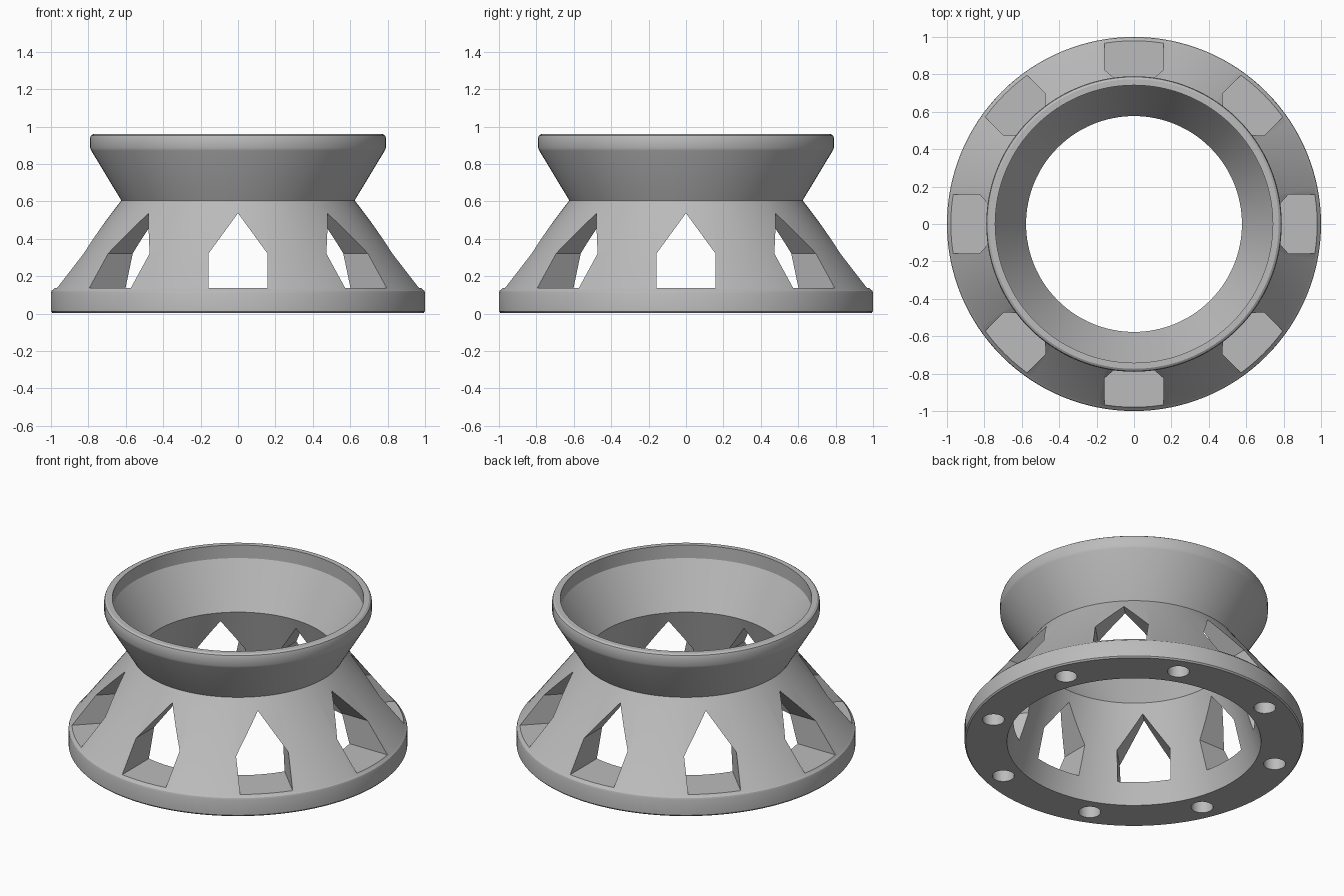
import bpy, bmesh, math
from mathutils import Matrix, Vector

if "Cube" in bpy.data.objects:
    bpy.data.objects.remove(bpy.data.objects["Cube"])

SEGMENTS = 128
grey = bpy.data.materials.new("light grey")
grey.diffuse_color = (0.5, 0.5, 0.5, 1)
grey.use_nodes = True
grey.node_tree.nodes["Principled BSDF"].inputs["Base Color"].default_value = grey.diffuse_color


def make_object(name, bm):
    bmesh.ops.recalc_face_normals(bm, faces=bm.faces)
    mesh = bpy.data.meshes.new(name)
    bm.to_mesh(mesh)
    bm.free()
    mesh.materials.append(grey)
    obj = bpy.data.objects.new(name, mesh)
    bpy.context.collection.objects.link(obj)
    return obj


def lathe(name, profile):
    """Revolve a closed (radius, height) profile around z."""
    bm = bmesh.new()
    rings = []
    for i in range(SEGMENTS):
        a = 2 * math.pi * i / SEGMENTS
        rings.append([bm.verts.new((r * math.cos(a), r * math.sin(a), z)) for r, z in profile])
    n = len(profile)
    for i in range(SEGMENTS):
        p, q = rings[i], rings[(i + 1) % SEGMENTS]
        for j in range(n):
            k = (j + 1) % n
            bm.faces.new((p[j], q[j], q[k], p[k]))
    return make_object(name, bm)


# Hollow waisted body: flanged base, cone, neck, flared collar with rim
body = lathe("flared_ring_stand", [
    (0.75, 0.003), (0.992, 0.003), (1.0, 0.012), (1.0, 0.11), (0.996, 0.122), (0.984, 0.132),
    (0.624, 0.605),
    (0.785, 0.872), (0.79, 0.885), (0.79, 0.94), (0.786, 0.952), (0.774, 0.96),
    (0.742, 0.96), (0.742, 0.875), (0.577, 0.6)])

# Eight pointed windows, cut radially
bm = bmesh.new()
outline = [(-0.157, 0.138), (0.157, 0.138), (0.157, 0.322), (0, 0.537), (-0.157, 0.322)]
for i in range(8):
    turn = Matrix.Rotation(i * math.pi / 4, 3, 'Z')
    inner = [bm.verts.new(turn @ Vector((0.45, y, z))) for y, z in outline]
    outer = [bm.verts.new(turn @ Vector((1.2, y, z))) for y, z in outline]
    bm.faces.new(inner)
    bm.faces.new(outer[::-1])
    for j in range(5):
        k = (j + 1) % 5
        bm.faces.new((inner[j], outer[j], outer[k], inner[k]))
windows = make_object("window_cutter", bm)

# Eight blind bolt holes in the underside, between the windows
bm = bmesh.new()
for i in range(8):
    a = (i + 0.5) * math.pi / 4
    place = Matrix.Translation((0.87 * math.cos(a), 0.87 * math.sin(a), 0.05))
    bmesh.ops.create_cone(bm, cap_ends=True, segments=32, radius1=0.065,
                          radius2=0.065, depth=0.2, matrix=place)
holes = make_object("bolt_hole_cutter", bm)

# Apply the cuts, then remove the cutters
bpy.context.view_layer.objects.active = body
body.select_set(True)
for cutter in (windows, holes):
    cutter.hide_render = True
    cutter.select_set(False)
    mod = body.modifiers.new(cutter.name, 'BOOLEAN')
    mod.operation = 'DIFFERENCE'
    mod.solver = 'EXACT'
    mod.object = cutter
    bpy.ops.object.modifier_apply(modifier=mod.name)
    bpy.data.objects.remove(cutter)

bpy.ops.object.shade_smooth_by_angle(angle=math.radians(30))
